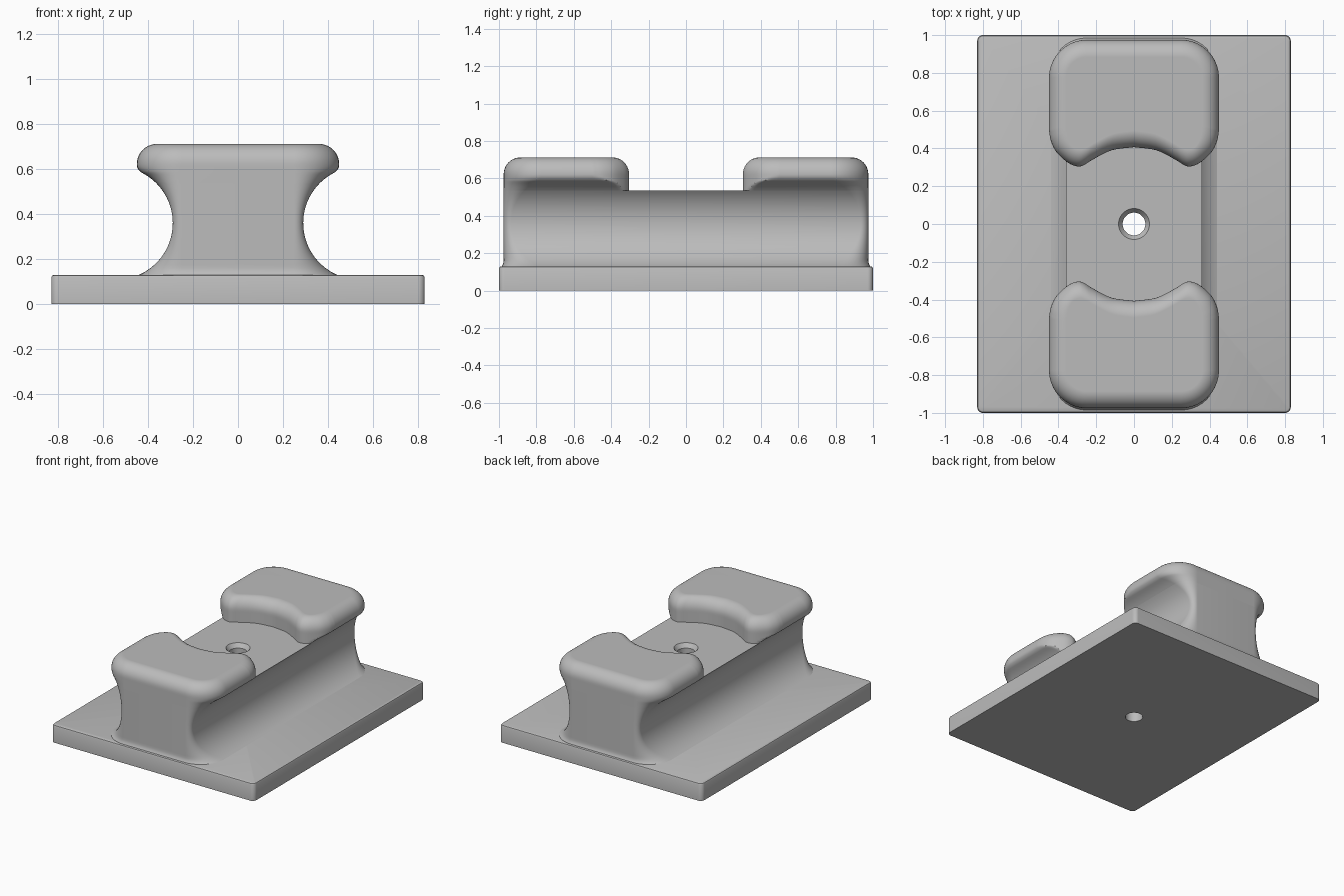
import bpy, bmesh, math
from mathutils import Vector

old = bpy.data.objects.get("Cube")
if old:
    bpy.data.objects.remove(old, do_unlink=True)

grey = bpy.data.materials.new("plain grey")
grey.use_nodes = True
colour = (0.5, 0.5, 0.5, 1)
grey.diffuse_color = colour
grey.node_tree.nodes["Principled BSDF"].inputs["Base Color"].default_value = colour

DECK = 0.535      # height of the flat saddle between the pads
BASE_TOP = 0.13


def loft(name, rings):
    """Closed solid from a stack of matching 3D rings."""
    bm = bmesh.new()
    loops = [[bm.verts.new(p) for p in ring] for ring in rings]
    for low, high in zip(loops, loops[1:]):
        for i in range(len(low)):
            j = (i + 1) % len(low)
            bm.faces.new((low[i], low[j], high[j], high[i]))
    bm.faces.new(loops[0][::-1])
    bm.faces.new(loops[-1])
    bmesh.ops.recalc_face_normals(bm, faces=bm.faces)
    mesh = bpy.data.meshes.new(name)
    bm.to_mesh(mesh)
    bm.free()
    obj = bpy.data.objects.new(name, mesh)
    bpy.context.collection.objects.link(obj)
    mesh.materials.append(grey)
    return obj


def activate(obj):
    bpy.ops.object.select_all(action='DESELECT')
    obj.select_set(True)
    bpy.context.view_layer.objects.active = obj


def smooth(obj):
    activate(obj)
    bpy.ops.object.shade_smooth_by_angle(angle=math.radians(35))


def corner(w, l, r, steps=10):
    """Quarter-round corner in the +x +y quadrant."""
    turns = [math.pi / 2 * i / steps for i in range(steps + 1)]
    return [(w - r + r * math.cos(a), l - r + r * math.sin(a)) for a in turns]


def rounded_rect(w, l, r, z):
    q = corner(w, l, r)
    pts = q + [(-x, y) for x, y in q[::-1]]
    pts += [(-x, -y) for x, y in pts]
    return [(x, y, z) for x, y in pts]


def groove_width(z):
    """Half width of the hollow circular flank at height z."""
    radius, mid = 0.251, 0.36
    dz = min(abs(z - mid), 0.23)
    return 0.29 + radius - math.sqrt(radius ** 2 - dz ** 2)


def curve_through(points, steps=4):
    """Catmull-Rom curve through a few control points."""
    p = [Vector(q) for q in points]
    p = [2 * p[0] - p[1]] + p + [2 * p[-1] - p[-2]]
    out = []
    for a, b, c, d in zip(p, p[1:], p[2:], p[3:]):
        for i in range(steps):
            t = i / steps
            out.append(0.5 * (2 * b + (c - a) * t + (2 * a - 5 * b + 4 * c - d) * t ** 2
                              + (3 * b - a - 3 * c + d) * t ** 3))
    return out + [p[-2]]


# Scalloped inner edge of a pad: at the wall, and where the rounded top ends
wall = curve_through([(0, 0.407), (0.12, 0.39), (0.22, 0.34), (0.265, 0.312), (0.3, 0.305),
                      (0.35, 0.325), (0.41, 0.38), (0.44, 0.44), (0.45, 0.5)])
crest = curve_through([(0, 0.495), (0.11, 0.478), (0.2, 0.435), (0.25, 0.405), (0.285, 0.393),
                       (0.32, 0.405), (0.345, 0.44), (0.357, 0.48), (0.36, 0.52)])


def pad_ring(z, w, inset, side):
    t = inset / 0.09
    half = [(min(p.x, w), p.y) for p in (a.lerp(b, t) for a, b in zip(wall, crest))]
    half += corner(w, 0.975 - inset, w - 0.25)
    pts = half + [(-x, y) for x, y in half[:0:-1]]
    return [(x, side * y, z) for x, y in pts]


# Base plate with softened top edge
base = loft("base_plate", [
    rounded_rect(0.83, 1.0, 0.03, 0),
    rounded_rect(0.83, 1.0, 0.03, 0.117),
    rounded_rect(0.826, 0.996, 0.028, 0.126),
    rounded_rect(0.818, 0.988, 0.025, BASE_TOP)])

# Waisted body, flaring slightly where it meets the plate
levels = [0.1, BASE_TOP, 0.137, 0.145] + [0.16 + (DECK - 0.16) * i / 24 for i in range(25)]
rings = []
for z in levels:
    w = groove_width(z)
    flare = min(max(0, 0.15 - z), 0.02) * 0.5
    rings.append(rounded_rect(w, 0.975 + flare, w - 0.25, z))
body = loft("waisted_body", rings)

# Overhanging end pads with rounded tops
for name, side in (("back_pad", 1), ("front_pad", -1)):
    rings = [pad_ring(z, groove_width(z), 0, side)
             for z in (DECK, 0.545, 0.555, 0.565, 0.575, 0.583)]
    rings += [pad_ring(z, w, 0, side)
              for z, w in ((0.59, 0.436), (0.6, 0.444), (0.61, 0.449))]
    for i in range(11):
        a = math.pi / 2 * i / 10
        inset = 0.09 * (1 - math.cos(a))
        rings.append(pad_ring(0.622 + 0.09 * math.sin(a), 0.45 - inset, inset, side))
    pad = loft(name, rings)
    smooth(pad)
    pad.modifiers.new("even shading", 'WEIGHTED_NORMAL').keep_sharp = True

# Countersunk screw hole through body and plate
cutter = loft("hole_cutter", [
    [(r * math.cos(math.tau * i / 48), r * math.sin(math.tau * i / 48), z) for i in range(48)]
    for r, z in ((0.06, -0.1), (0.06, DECK - 0.03), (0.082, DECK), (0.082, DECK + 0.1))])
cutter.hide_render = True
for obj in (base, body):
    cut = obj.modifiers.new("screw hole", 'BOOLEAN')
    cut.operation = 'DIFFERENCE'
    cut.solver = 'EXACT'
    cut.object = cutter
    activate(obj)
    bpy.ops.object.modifier_apply(modifier=cut.name)
    smooth(obj)
bpy.data.objects.remove(cutter, do_unlink=True)
